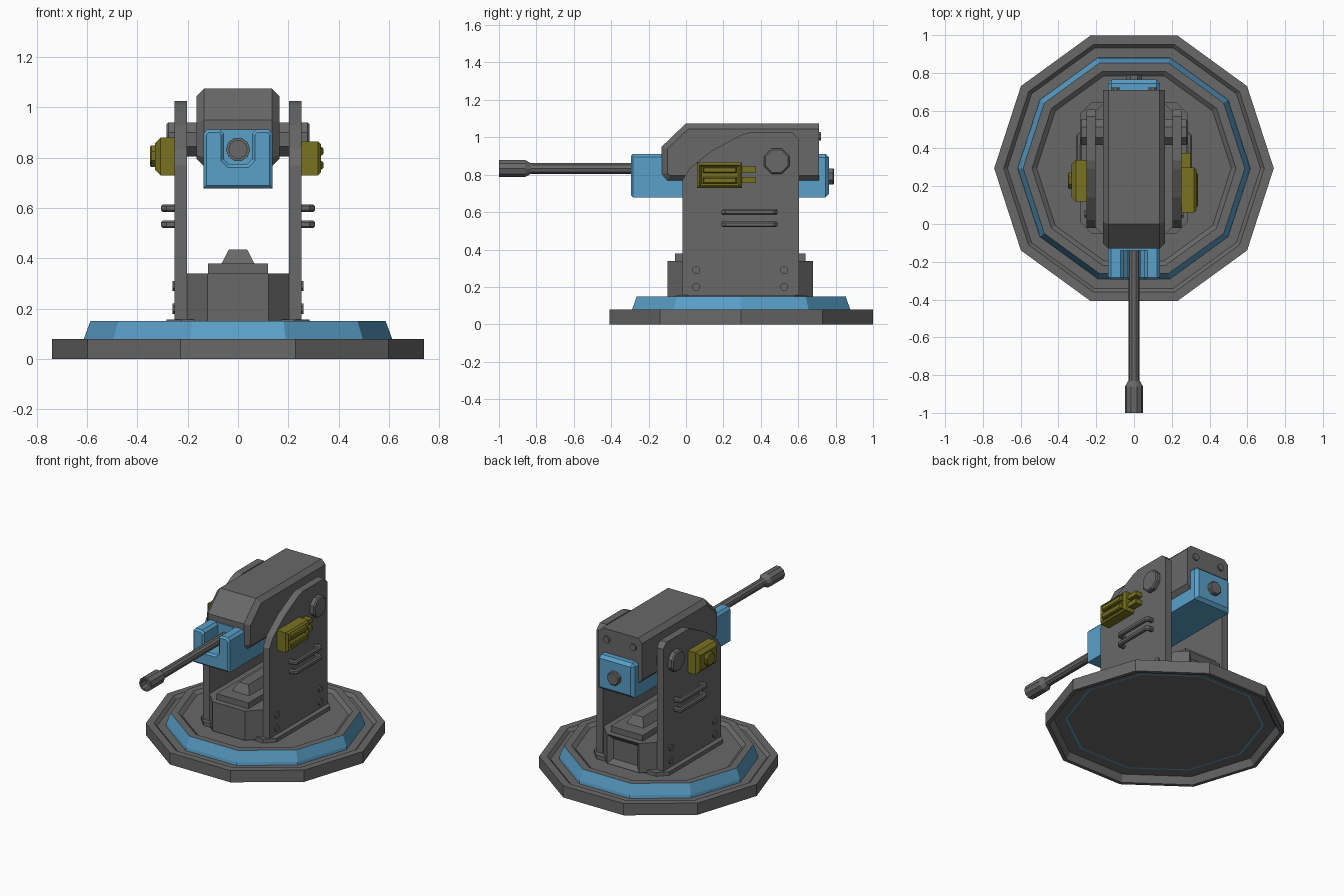
import bpy, bmesh, math
from mathutils import Vector

if "Cube" in bpy.data.objects:
    bpy.data.objects.remove(bpy.data.objects["Cube"])


def material(name, rgb):
    m = bpy.data.materials.new(name)
    m.diffuse_color = (*rgb, 1)
    m.use_nodes = True
    m.node_tree.nodes["Principled BSDF"].inputs["Base Color"].default_value = m.diffuse_color
    return m


GRAY = material("gun_gray", (0.14, 0.14, 0.14))
BLUE = material("sky_blue", (0.10, 0.35, 0.58))
YELLOW = material("olive_yellow", (0.19, 0.17, 0.015))


def finish(bm, name, mats):
    bmesh.ops.recalc_face_normals(bm, faces=bm.faces)
    me = bpy.data.meshes.new(name)
    bm.to_mesh(me)
    bm.free()
    for m in mats:
        me.materials.append(m)
    ob = bpy.data.objects.new(name, me)
    bpy.context.collection.objects.link(ob)
    return ob


def prism(name, pts, axis, lo, hi, mat, bevel=0, pick=None, edit=None):
    """Extrude a 2D outline along an axis; optionally chamfer picked edges."""
    place = {"x": lambda a, b, t: (t, a, b),
             "y": lambda a, b, t: (a, t, b),
             "z": lambda a, b, t: (a, b, t)}[axis]
    bm = bmesh.new()
    rings = [[bm.verts.new(place(a, b, t)) for a, b in pts] for t in (lo, hi)]
    n = len(pts)
    bm.faces.new(rings[0])
    bm.faces.new(rings[1][::-1])
    for i in range(n):
        j = (i + 1) % n
        bm.faces.new((rings[0][i], rings[0][j], rings[1][j], rings[1][i]))
    bmesh.ops.recalc_face_normals(bm, faces=bm.faces)
    if bevel:
        edges = [e for e in bm.edges if pick is None or pick(e.verts[0].co, e.verts[1].co)]
        bmesh.ops.bevel(bm, geom=edges, offset=bevel, segments=1, profile=0.5, affect="EDGES")
    if edit:
        edit(bm)
    return finish(bm, name, [mat])


def rect(a0, a1, b0, b1, c=0):
    if not c:
        return [(a0, b0), (a1, b0), (a1, b1), (a0, b1)]
    return [(a0 + c, b0), (a1 - c, b0), (a1, b0 + c), (a1, b1 - c),
            (a1 - c, b1), (a0 + c, b1), (a0, b1 - c), (a0, b0 + c)]


def ngon(a, b, r, n=8):
    return [(a + r * math.cos(math.tau * (i + .5) / n),
             b + r * math.sin(math.tau * (i + .5) / n)) for i in range(n)]


def lathe(name, profile, n, origin, axis, mats, painted=(), closed=False):
    """Spin (radius, height) points; painted lists segments using the second colour."""
    bm = bmesh.new()
    o = Vector(origin)
    rings = []
    for r, t in profile:
        ring = []
        for i in range(n):
            c, s = r * math.cos(math.tau * i / n), r * math.sin(math.tau * i / n)
            ring.append(bm.verts.new(o + Vector((c, s, t) if axis == "z" else (c, t, s))))
        rings.append(ring)
    for k in range(len(rings) if closed else len(rings) - 1):
        a, b = rings[k], rings[(k + 1) % len(rings)]
        for i in range(n):
            j = (i + 1) % n
            f = bm.faces.new((a[i], a[j], b[j], b[i]))
            f.material_index = int(k in painted)
    if not closed:
        bm.faces.new(rings[0])
        bm.faces.new(rings[-1])
    return finish(bm, name, mats)


# Ten-sided base ring and turntable with blue rim
C = (0, 0.295, 0)
lathe("base_ring", [(.74, 0), (.74, .08), (.69, .08), (.67, .06), (.59, .06),
                    (.59, .05), (.69, .045), (.715, 0)], 10, C, "z", [GRAY], closed=True)
lathe("turntable", [(.604, .048), (.618, .048), (.613, .08), (.587, .15), (.54, .15), (.515, .13)],
      10, C, "z", [GRAY, BLUE], painted=(0, 1, 2))

# Mount plate, pedestal with recessed rear hatch, stepped top
prism("mount_plate", rect(-.285, .285, -.05, .645, .06), "z", .12, .156, GRAY)


def hatch(bm):
    f = next(f for f in bm.faces if f.normal.y > .9)
    bmesh.ops.inset_individual(bm, faces=[f], thickness=.045)
    bmesh.ops.translate(bm, verts=f.verts, vec=(0, -.025, 0))


prism("pedestal", rect(-.205, .205, -.1, .68, .083), "z", .14, .34, GRAY, edit=hatch)
prism("pedestal_step", rect(-.12, .12, -.06, .64), "z", .34, .38, GRAY)


def taper(bm):
    for v in bm.verts:
        if v.co.z > .4:
            v.co.x *= .55
            v.co.y = .29 + (v.co.y - .29) * .88


prism("pedestal_ridge", rect(-.065, .065, .03, .55), "z", .38, .436, GRAY, edit=taper)

# Side plates with bolts and grab bars, mirrored
plate = [(-.02, .15), (-.02, .77), (.02, .835), (.14, .93), (.29, 1.01), (.335, 1.025),
         (.57, 1.025), (.605, .99), (.605, .15)]
for side, s in (("left", -1), ("right", 1)):
    prism(f"side_plate_{side}", plate, "x", s * .203, s * .252, GRAY)
    for i, (y, z) in enumerate(((.055, .29), (.055, .2), (.525, .29), (.525, .2))):
        prism(f"plate_bolt_{side}_{i}", ngon(y, z, .022), "x", s * .25, s * .261, GRAY)
    for i, z in enumerate((.535, .6)):
        bar = [(.245, .19), (.285, .19), (.306, .21), (.306, .47), (.285, .49), (.245, .49),
               (.245, .462), (.272, .462), (.278, .456), (.278, .224), (.272, .218), (.245, .218)]
        prism(f"grab_bar_{side}_{i}", [(s * x, y) for x, y in bar], "z", z - .015, z + .015, GRAY,
              .007, lambda a, b: abs(a.z - b.z) < .001)

# Pivot axle through both plates
prism("pivot_axle", ngon(.485, .872, .073), "x", -.285, .285, GRAY, .008,
      lambda a, b: abs(a.x - b.x) < .001)

# Gun housing, chamfered along the sides
housing = [(-.13, .80), (-.13, .95), (0, 1.075), (.71, 1.075), (.71, .765), (-.1, .765)]
prism("gun_housing", housing, "x", -.165, .165, GRAY, .03,
      lambda a, b: abs(a.x - b.x) < .001 and not (a.y > .7 and b.y > .7))
for s in (-1, 1):
    prism(f"housing_bolt_{'left' if s < 0 else 'right'}", ngon(s * .1, 1.005, .024), "y",
          .70, .722, GRAY)

# Blue cradle: long body behind, notched saddle in front
prism("cradle_body", rect(-.138, .138, .678, .912), "y", -.14, .765, BLUE, .02,
      lambda a, b: min(a.y, b.y) > .7 or (abs(a.y - b.y) > .5 and a.z > .8))
half = [(.035, .773), (.055, .793), (.055, .895), (.072, .912), (.122, .912), (.138, .895),
        (.138, .678)]
saddle = half + [(-x, z) for x, z in reversed(half)]
prism("cradle_saddle", saddle, "y", -.295, -.12, BLUE, .012,
      lambda a, b: a.y < -.29 and b.y < -.29)
prism("cradle_rear_cap", ngon(0, .79, .047), "y", .75, .792, GRAY, .006,
      lambda a, b: a.y > .79 and b.y > .79)

# Barrel with hollow muzzle
lathe("barrel", [(.03, .1), (.03, -.83), (.048, -.86), (.048, -1), (.036, -1), (.036, -.94)],
      10, (0, 0, .833), "y", [GRAY])

# Right yellow battery box: framed face with ribs and two plugs


def frame(bm):
    f = max(bm.faces, key=lambda f: f.calc_center_median().x)
    bmesh.ops.inset_individual(bm, faces=[f], thickness=.014)
    bmesh.ops.translate(bm, verts=f.verts, vec=(-.015, 0, 0))


prism("right_box", rect(.06, .3, .73, .865), "x", .25, .33, YELLOW, .012,
      lambda a, b: a.x > .32 and b.x > .32, frame)
for i, z in enumerate((.77, .825)):
    prism(f"right_box_rib_{i}", rect(.09, .27, z - .017, z + .017), "x", .31, .339, YELLOW, .006,
          lambda a, b: a.x > .33 and b.x > .33)
    prism(f"right_box_plug_{i}", rect(.29, .375, z - .013, z + .018), "x", .25, .3, YELLOW)

# Left yellow box with round knob
prism("left_box", rect(.12, .34, .73, .88), "x", -.33, -.25, YELLOW, .022,
      lambda a, b: a.x < -.32 and b.x < -.32)
prism("left_box_knob", ngon(.23, .806, .047), "x", -.35, -.32, YELLOW, .006,
      lambda a, b: a.x < -.34 and b.x < -.34)
